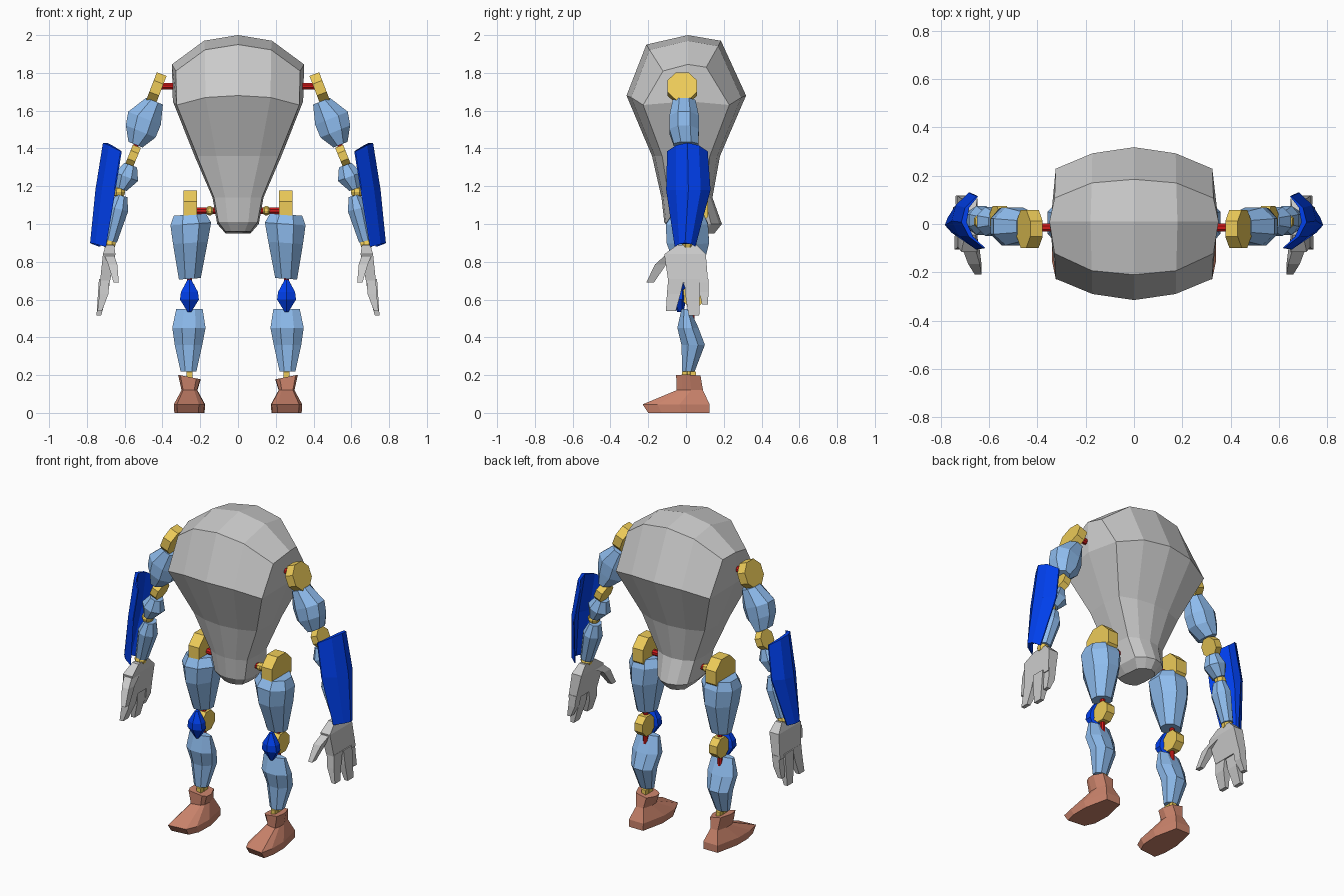
import bpy, bmesh
from math import sin, cos, pi, radians
from mathutils import Vector

if "Cube" in bpy.data.objects:
    bpy.data.objects.remove(bpy.data.objects["Cube"])

COLORS = {"blue": (.27, .5, .85, 1), "deep": (.0, .05, .85, 1), "yellow": (.85, .6, .1, 1),
          "red": (.65, .01, .01, 1), "rust": (.6, .23, .15, 1)}
MATS = {}
for key, col in COLORS.items():
    MATS[key] = bpy.data.materials.new(key)
    MATS[key].diffuse_color = col


def make(name, verts, faces, color=None, pair=True):
    """Create the object, or a right/left pair mirrored across x."""
    for side, s in ((("right_", 1), ("left_", -1)) if pair else (("", 1),)):
        me = bpy.data.meshes.new(side + name)
        me.from_pydata([(s * v[0], v[1], v[2]) for v in verts], [], faces)
        bm = bmesh.new()
        bm.from_mesh(me)
        bmesh.ops.recalc_face_normals(bm, faces=bm.faces)
        bm.to_mesh(me)
        bm.free()
        if color:
            me.materials.append(MATS[color])
        bpy.context.collection.objects.link(bpy.data.objects.new(side + name, me))


def skin(rings, start=0, caps=(True, True)):
    """Vertices and faces bridging equal-sized rings."""
    n = len(rings[0])
    verts = [p for r in rings for p in r]
    faces = [(start + k * n + i, start + k * n + (i + 1) % n,
              start + (k + 1) * n + (i + 1) % n, start + (k + 1) * n + i)
             for k in range(len(rings) - 1) for i in range(n)]
    if caps[0]:
        faces.append(tuple(start + i for i in range(n)))
    if caps[1]:
        faces.append(tuple(start + (len(rings) - 1) * n + i for i in range(n)))
    return verts, faces


def section(x, y, z, rx, ry, tilt=0, n=8):
    """Flat-sided ring, leaning outward by tilt degrees."""
    a, k = radians(tilt), 1 / cos(pi / n)
    pts = []
    for i in range(n):
        t = 2 * pi * (i + .5) / n
        u, v = rx * k * cos(t), ry * k * sin(t)
        pts.append((x + u * cos(a), y + v, z + u * sin(a)))
    return pts


def limb(name, rows, color, tilt=0, n=8):
    make(name, *skin([section(*r, tilt, n) for r in rows]), color)


def rod(name, p0, p1, r, color, n=8):
    p0, p1 = Vector(p0), Vector(p1)
    q = (p1 - p0).to_track_quat('Z', 'Y')
    ring = [q @ Vector((r * cos(2 * pi * (i + .5) / n), r * sin(2 * pi * (i + .5) / n), 0))
            for i in range(n)]
    make(name, *skin([[p0 + v for v in ring], [p1 + v for v in ring]]), color)


def disc(name, c, r, thick, tilt=0):
    a = radians(tilt)
    d = Vector((cos(a), 0, sin(a))) * thick / 2
    rod(name, Vector(c) - d, Vector(c) + d, r, "yellow")


def ball(name, c, r):
    limb(name, [(c[0], c[1], c[2] + r * sin(t), r * cos(t), r * cos(t))
                for t in (1.3, .6, 0, -.6, -1.3)], "yellow")


# torso: four columns wide front and back, with a domed top
def torso_ring(w, yf, yb, zf, zb, zs, drop, corner):
    cols = list(zip((-.94, -.5, 0, .5, .94), (corner, .92, 1, .92, corner), (1, .2, 0, .2, 1)))
    front = [(w * x, yf * y, zf - drop * d) for x, y, d in cols]
    back = [(w * x, yb * y, zb - drop * d) for x, y, d in reversed(cols)]
    return front + [(w, .01, zs)] + back + [(-w, .01, zs)]


verts, faces = skin([torso_ring(*r) for r in (
    (.35, -.21, .185, 1.95, 1.97, 1.845, .14, .58),
    (.345, -.315, .318, 1.68, 1.68, 1.65, .05, .72),
    (.23, -.18, .18, 1.36, 1.36, 1.36, 0, .7),
    (.135, -.13, .14, 1.14, 1.14, 1.14, 0, .7),
    (.11, -.115, .19, 1.01, 1.0, 1.0, 0, .7),
    (.07, -.08, .15, .96, .95, .955, 0, .7))], caps=(False, True))
m = len(verts)
verts += [(-.18, .01, 1.97), (0, .01, 2.0), (.18, .01, 1.97)]
rows = [(0, 1, 2, 3, 4), (11, m, m + 1, m + 2, 5), (10, 9, 8, 7, 6)]
for a, b in zip(rows, rows[1:]):
    faces += [(a[i], a[i + 1], b[i + 1], b[i]) for i in range(4)]
make("torso", verts, faces, None, False)

# shoulder and upper arm
rod("shoulder_rod", (.3, -.015, 1.73), (.42, -.015, 1.73), .018, "red")
disc("shoulder_disc", (.432, -.02, 1.72), .085, .055, 21)
limb("upper_arm", [(.442, -.01, 1.65, .048, .06), (.495, -.01, 1.56, .093, .078),
                   (.515, -.01, 1.49, .085, .078), (.543, 0, 1.42, .04, .065)], "blue", 22)

# elbow and forearm
rod("elbow_rod", (.535, .01, 1.43), (.585, .01, 1.29), .015, "red")
disc("elbow_disc", (.556, .02, 1.36), .06, .045, 22)
limb("elbow_cuff", [(.568, .01, 1.312, .036, .04), (.59, .01, 1.25, .065, .06),
                    (.618, .01, 1.185, .03, .04)], "blue", 20)
ball("forearm_joint", (.63, .01, 1.17), .033)
limb("forearm", [(.615, .015, 1.15, .03, .04), (.632, .015, 1.08, .052, .06),
                 (.675, .015, .91, .035, .035)], "blue", 14)
ball("wrist_joint", (.68, .01, .895), .033)

# curved forearm guard: (edge x, bulge, z, front y, back y, edge drop)
outer, inner = [], []
for ex, bulge, z, yf, yb, dz in ((.622, .078, 1.43, -.1, .115, .045), (.655, .085, 1.18, -.105, .13, 0),
                                 (.705, .063, .9, -.06, .05, .02)):
    for shell, off in ((outer, 0), (inner, .022)):
        shell.append([(ex + bulge * b - off * (.3 + b * .7) + .03 * t, yf + (yb - yf) * t, z - dz * (1 - b))
                      for t, b in ((0, 0), (.22, .7), (.5, 1), (.78, .7), (1, 0))])
make("forearm_guard", *skin([o + i[::-1] for o, i in zip(outer, inner)]), "deep")

# hand: palm, three fingers and a thumb, as four-sided lofts
hv, hf = [], []
for rows in (
        [(.678, .005, .89, .022, .05), (.682, -.005, .84, .033, .11), (.705, .012, .69, .026, .105)],
        [(.705, -.052, .71, .025, .042), (.71, -.065, .63, .024, .036), (.732, -.08, .54, .012, .026)],
        [(.71, .032, .71, .026, .042), (.718, .035, .62, .024, .038), (.737, .042, .515, .012, .028)],
        [(.7, .092, .71, .024, .026), (.708, .095, .64, .022, .024), (.728, .1, .575, .012, .016)],
        [(.68, -.07, .83, .026, .045), (.663, -.135, .785, .024, .03), (.645, -.19, .69, .014, .02)]):
    v, f = skin([section(*r, 0, 4) for r in rows], len(hv))
    hv += v
    hf += f
make("hand", hv, hf)

# hip and thigh
rod("hip_rod", (.09, .01, 1.07), (.24, .01, 1.07), .018, "red")
ball("hip_pin", (.15, .01, 1.07), .025)
disc("hip_disc", (.252, .02, 1.08), .105, .072)
limb("thigh", [(.255, .01, 1.05, .085, .085), (.25, .005, 1.0, .108, .112),
               (.252, .01, .9, .092, .112), (.255, .02, .71, .058, .055)], "blue", -4)

# knee
rod("knee_rod", (.257, .03, .73), (.257, .03, .48), .015, "red")
disc("knee_disc", (.257, .04, .62), .065, .055)
limb("knee_pad", [(.257, -.035, .705, .01, .015), (.257, -.04, .64, .045, .035),
                  (.257, -.04, .6, .05, .035), (.257, -.03, .535, .01, .015)], "deep", 0, 6)

# shin and ankle
limb("shin", [(.257, -.002, .55, .07, .022), (.26, .01, .45, .088, .056),
              (.262, .038, .36, .073, .062), (.262, .013, .22, .042, .033)], "blue")
rod("ankle_rod", (.257, .015, .25), (.257, .015, .14), .018, "yellow")
disc("ankle_disc", (.257, .015, .2), .04, .03)

# foot: blunt toe, narrow ankle, flared collar raised on the outside
foot = []
for z, yf, yb, w, lift in ((0, -.2, .125, .08, 0), (.045, -.23, .125, .083, 0),
                           (.12, -.05, .09, .042, 0), (.19, -.052, .077, .06, .2)):
    ym = yf + (yb - yf) * .55
    foot.append([(.257 + w * fx, y, z + lift * w * fx) for fx, y in (
        (-.6, yf + .012), (.8, yf), (1, yf * .6 + ym * .4), (1, ym), (.6, yb), (-.6, yb), (-1, ym),
        (-.95, yf * .6 + ym * .4))])
make("foot", *skin(foot), "rust")

for m in bpy.data.materials:
    if m.users and not m.is_grease_pencil:
        m.use_nodes = True
        m.node_tree.nodes["Principled BSDF"].inputs["Base Color"].default_value = m.diffuse_color
